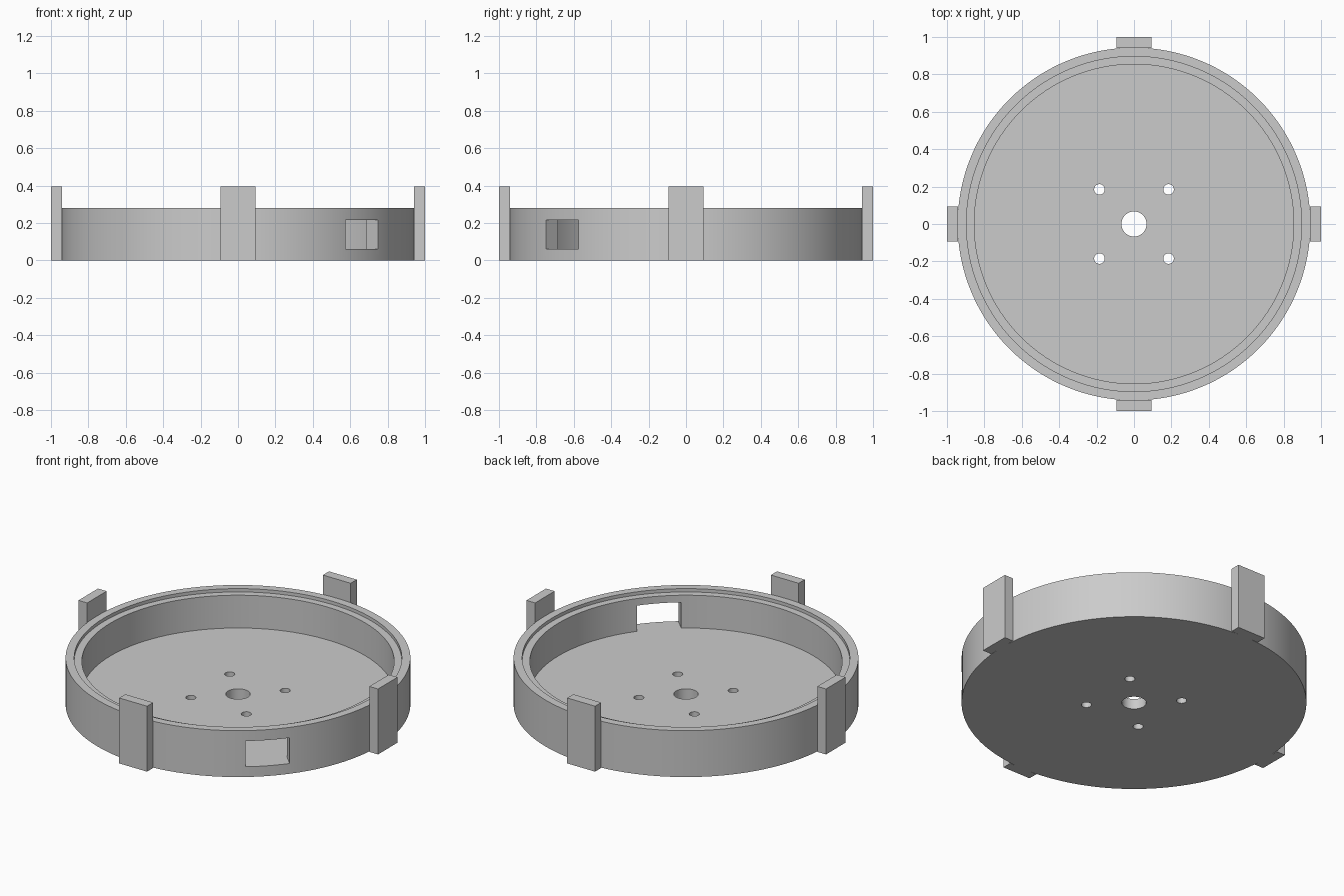
import bpy, bmesh, math
from mathutils import Matrix, Vector

cube = bpy.data.objects.get("Cube")
if cube:
    bpy.data.objects.remove(cube, do_unlink=True)

grey = bpy.data.materials.new("plain_grey")
grey.use_nodes = True
colour = (0.6, 0.6, 0.6, 1)
grey.diffuse_color = colour
grey.node_tree.nodes["Principled BSDF"].inputs["Base Color"].default_value = colour

R = 0.943        # outer radius of the tray
FLOOR = 0.062    # top of the floor
SEGMENTS = 128


def make(name, bm):
    bmesh.ops.recalc_face_normals(bm, faces=bm.faces)
    mesh = bpy.data.meshes.new(name)
    bm.to_mesh(mesh)
    bm.free()
    mesh.materials.append(grey)
    obj = bpy.data.objects.new(name, mesh)
    bpy.context.collection.objects.link(obj)
    return obj


def box(name, lo, hi, angle=0):
    lo, hi = Vector(lo), Vector(hi)
    bm = bmesh.new()
    bmesh.ops.create_cube(bm, size=1, matrix=Matrix.Rotation(angle, 4, "Z")
                          @ Matrix.Translation((lo + hi) / 2)
                          @ Matrix.Diagonal((*(hi - lo), 1)))
    return make(name, bm)


def cut(target, cutter):
    cutter.hide_render = True
    mod = target.modifiers.new("cut", "BOOLEAN")
    mod.operation, mod.solver, mod.object = "DIFFERENCE", "EXACT", cutter
    bpy.ops.object.select_all(action="DESELECT")
    bpy.context.view_layer.objects.active = target
    target.select_set(True)
    bpy.ops.object.modifier_apply(modifier=mod.name)
    bpy.data.objects.remove(cutter, do_unlink=True)


# Round tray: centre hole, floor, wall and stepped rim turned from one profile
profile = [(0.067, 0), (R, 0), (R, 0.28), (0.896, 0.28), (0.896, 0.26),
           (0.854, 0.26), (0.854, FLOOR), (0.067, FLOOR)]
bm = bmesh.new()
verts = [bm.verts.new((r, 0, z)) for r, z in profile]
edges = [bm.edges.new((a, b)) for a, b in zip(verts, verts[1:] + verts[:1])]
bmesh.ops.spin(bm, geom=verts + edges, cent=(0, 0, 0), axis=(0, 0, 1),
               angle=2 * math.pi, steps=SEGMENTS, use_merge=True)
bmesh.ops.remove_doubles(bm, verts=bm.verts, dist=0.0001)
tray = make("tray", bm)

# Four screw holes through the floor
for sx in (-1, 1):
    for sy in (-1, 1):
        bm = bmesh.new()
        bmesh.ops.create_cone(bm, cap_ends=True, segments=32, radius1=0.028,
                              radius2=0.028, depth=0.4,
                              matrix=Matrix.Translation((sx * 0.185, sy * 0.185, 0)))
        cut(tray, make("hole_cutter", bm))

# Cable window through the front left wall, level with the floor
cut(tray, box("window_cutter", (0.75, -0.122, FLOOR), (1.1, 0.122, 0.217),
              -math.pi / 4))

bpy.context.view_layer.objects.active = tray
tray.select_set(True)
bpy.ops.object.shade_smooth_by_angle(angle=math.radians(30))

# Upright tabs on the four sides
for i, side in enumerate(("left", "back", "right", "front")):
    box(side + "_tab", (0.942, -0.093, 0), (1, 0.093, 0.395), i * math.pi / 2)
